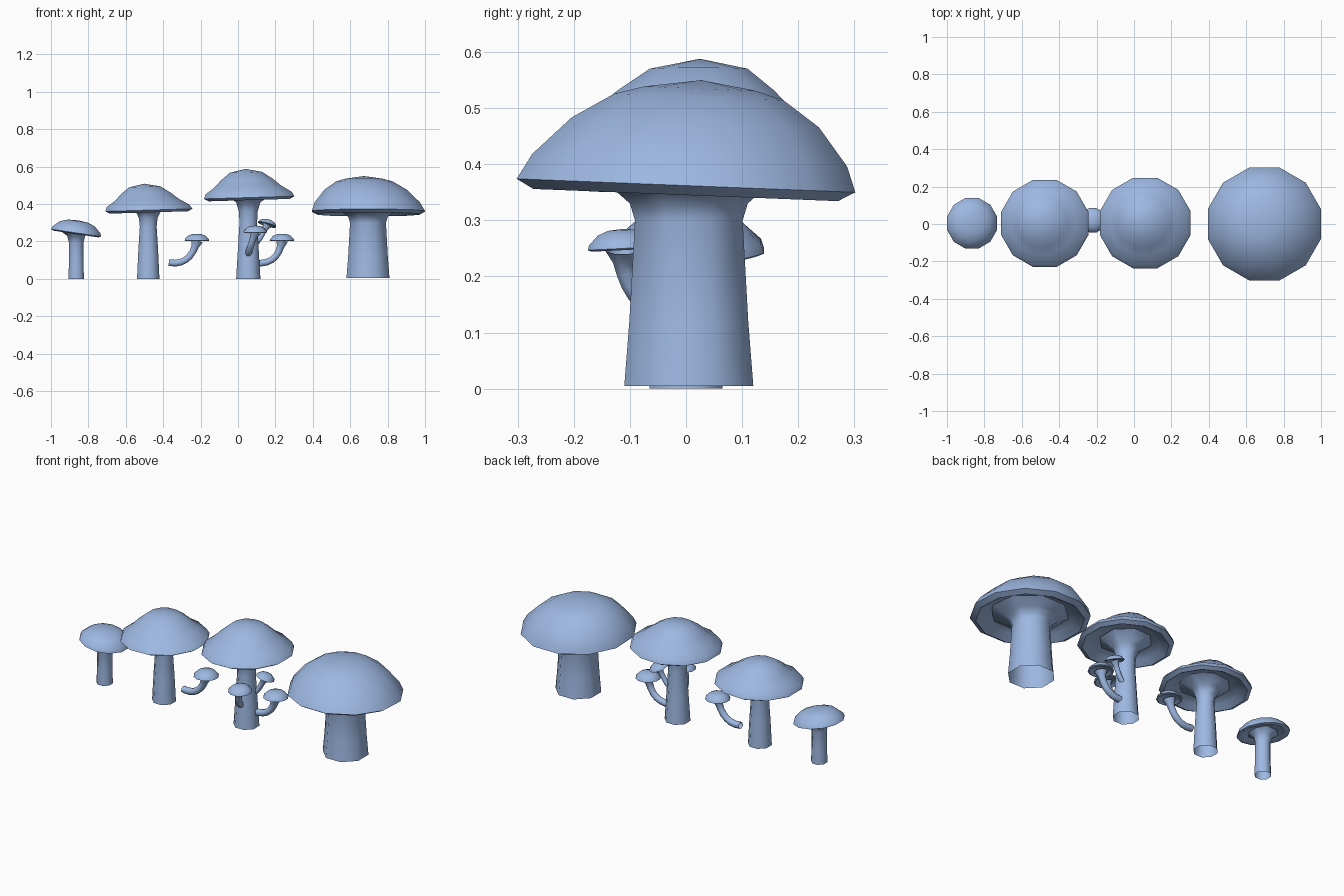
import bpy
import bmesh
import math
from mathutils import Vector
from mathutils.geometry import interpolate_bezier

cube = bpy.data.objects.get("Cube")
if cube:
    bpy.data.objects.remove(cube, do_unlink=True)

COLOUR = (0.34, 0.48, 0.76, 1.0)
blue = bpy.data.materials.new("soft_blue")
blue.use_nodes = True
blue.diffuse_color = COLOUR
blue.node_tree.nodes["Principled BSDF"].inputs["Base Color"].default_value = COLOUR


def loft(name, rings, sides, smooth=50):
    """Skin rings of (centre, axis, radius); a zero radius closes to a point."""
    bm = bmesh.new()
    loops = []
    for centre, axis, radius in rings:
        if radius == 0:
            loops.append([bm.verts.new(centre)] * sides)
            continue
        turn = Vector((0, 0, 1)).rotation_difference(axis)
        loop = []
        for i in range(sides):
            a = (i + 0.5) * math.tau / sides
            flat = Vector((math.cos(a), math.sin(a), 0)) * radius / math.cos(math.pi / sides)
            loop.append(bm.verts.new(centre + turn @ flat))
        loops.append(loop)
    for low, high in zip(loops, loops[1:]):
        for i in range(sides):
            j = (i + 1) % sides
            corners = list(dict.fromkeys((low[i], low[j], high[j], high[i])))
            bm.faces.new(corners)
    mesh = bpy.data.meshes.new(name)
    bm.to_mesh(mesh)
    bm.free()
    mesh.materials.append(blue)
    obj = bpy.data.objects.new(name, mesh)
    bpy.context.collection.objects.link(obj)
    bpy.ops.object.select_all(action="DESELECT")
    obj.select_set(True)
    bpy.context.view_layer.objects.active = obj
    bpy.ops.object.shade_smooth_by_angle(angle=math.radians(smooth))


def cap(name, centre, axis, radius, lift, dome, lean=(0, 0), sides=12):
    """Hollow underside, rolled rim, then dome profile as (radius share, height share)."""
    centre, axis = Vector(centre), Vector(axis).normalized()
    under = [(0, 0.16), (0.66, 0.14), (0.74, 0.06), (0.9, -0.09)]
    rings = []
    for share, height in under + [(1, 0)]:
        rings.append((centre + axis * height * lift, axis, radius * share))
    for share, height in dome:
        shift = Vector((lean[0], lean[1], 0)) * height
        rings.append((centre + shift + axis * height * lift, axis, radius * share))
    loft(name, rings, sides)


def stem(name, x, y, profile, sides=8):
    up = Vector((0, 0, 1))
    loft(name, [(Vector((x, y, z)), up, r) for r, z in profile], sides, 60)


ROUND = [(0.93, 0.24), (0.73, 0.6), (0.5, 0.84), (0.33, 0.92), (0, 1)]
STEPPED = [(0.95, 0.16), (0.74, 0.38), (0.58, 0.62), (0.36, 0.88), (0, 1)]
BUTTON = [(0.96, 0.24), (0.7, 0.72), (0.4, 0.94), (0, 1)]

# Large mushroom
stem("large_stem", 0.695, 0.005,
     [(0.115, 0.005), (0.106, 0.12), (0.096, 0.3), (0.105, 0.33), (0.13, 0.352), (0.21, 0.4)])
cap("large_cap", (0.697, 0, 0.362), (0, 0.04, 1), 0.302, 0.188, ROUND, (-0.025, 0.02))

# Tall mushroom
stem("tall_stem", 0.055, 0,
     [(0.065, 0), (0.056, 0.15), (0.047, 0.3), (0.05, 0.36), (0.065, 0.41), (0.13, 0.455)])
cap("tall_cap", (0.06, 0.005, 0.435), (-0.03, 0, 1), 0.242, 0.153, STEPPED, (-0.015, 0.02))

# Medium mushroom
stem("medium_stem", -0.48, 0,
     [(0.06, 0), (0.053, 0.15), (0.045, 0.28), (0.05, 0.325), (0.067, 0.362), (0.13, 0.39)])
cap("medium_cap", (-0.477, 0.003, 0.368), (-0.03, 0, 1), 0.233, 0.141, STEPPED, (-0.02, 0.02))

# Small mushroom
stem("small_stem", -0.865, 0,
     [(0.041, 0), (0.039, 0.1), (0.038, 0.19), (0.048, 0.23), (0.075, 0.25)])
cap("small_cap", (-0.866, 0.004, 0.246), (0.15, 0, 1), 0.135, 0.068, BUTTON, (0, 0))

# Sprouts: curved stem from four control points, cap axis, cap radius
SPROUTS = {
    "left_sprout": ((0.07, 0.015, 0.085), (0.19, 0.015, 0.07), (0.222, 0.015, 0.13),
                    (0.235, 0.015, 0.205), (0, 0, 1), 0.066),
    "right_sprout": ((-0.37, 0.02, 0.087), (-0.28, 0.02, 0.07), (-0.237, 0.02, 0.13),
                     (-0.22, 0.02, 0.205), (0, 0, 1), 0.066),
    "front_sprout": ((0.055, -0.045, 0.135), (0.06, -0.085, 0.15), (0.075, -0.115, 0.2),
                     (0.092, -0.112, 0.25), (0, -0.05, 1), 0.063),
    "back_sprout": ((0.08, 0.02, 0.18), (0.115, 0.02, 0.2), (0.13, 0.025, 0.24),
                    (0.156, 0.03, 0.29), (0.28, 0.2, 1), 0.05),
}
for name, (p0, p1, p2, p3, axis, radius) in SPROUTS.items():
    path = interpolate_bezier(Vector(p0), Vector(p1), Vector(p2), Vector(p3), 8)
    rings = []
    for i, point in enumerate(path):
        ahead = path[min(i + 1, 7)] - path[max(i - 1, 0)]
        thick = radius * (0.27 if i < 6 else 0.3 if i == 6 else 0.5)
        rings.append((point, ahead.normalized(), thick))
    loft(name + "_stem", rings, 8, 60)
    cap(name + "_cap", p3, axis, radius, 0.55 * radius, BUTTON)
